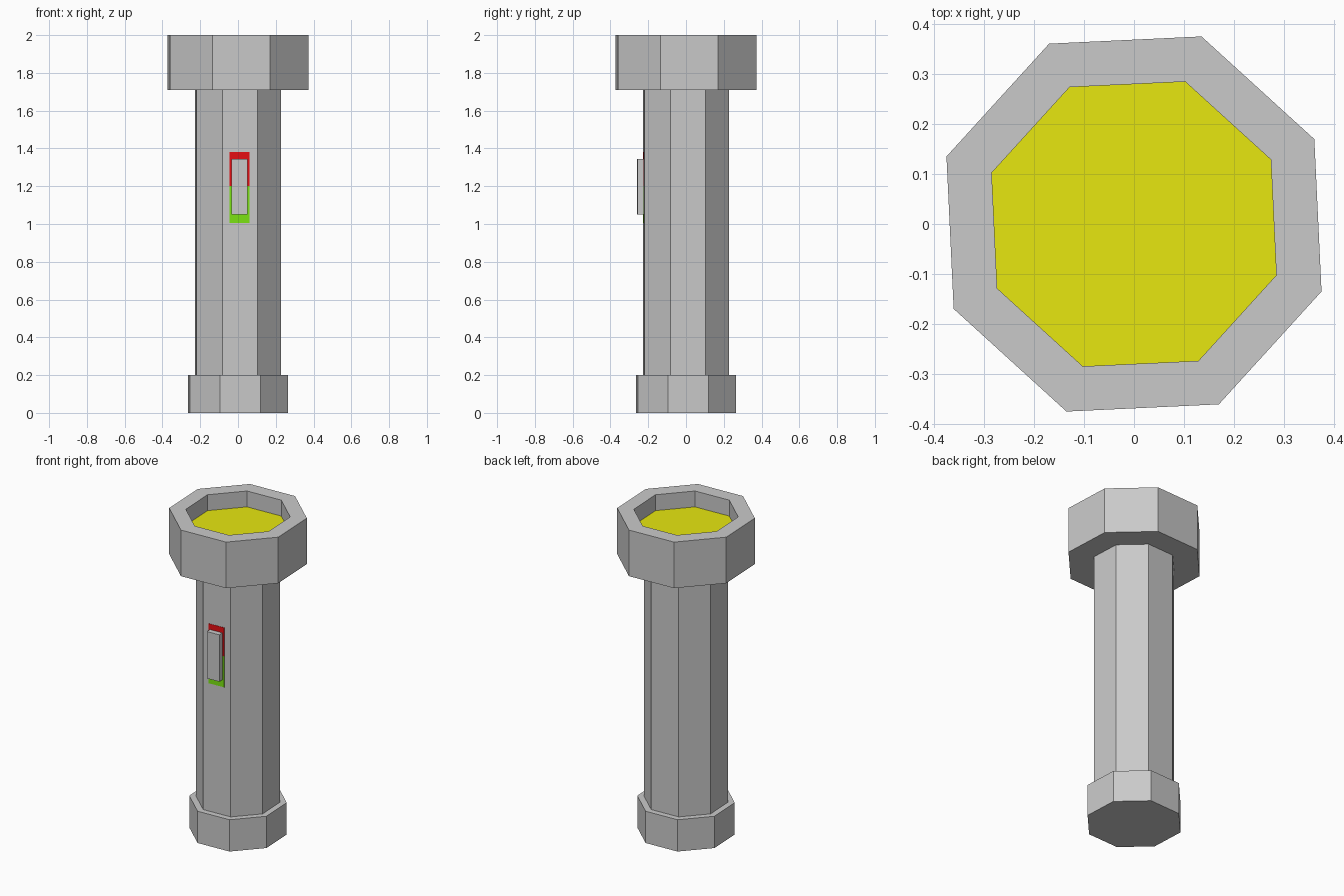
import bpy
import bmesh
from math import radians, cos, sin, pi
from mathutils import Matrix

default = bpy.data.objects.get("Cube")
if default:
    bpy.data.objects.remove(default, do_unlink=True)

SIDES = 8
TURN = radians(2.7)                # twist of the whole octagonal tube
BODY_R = 0.243
FACE_Y = -BODY_R * cos(pi / SIDES)  # front flat of the body


def material(name, r, g, b):
    mat = bpy.data.materials.new(name)
    mat.use_nodes = True
    mat.diffuse_color = (r, g, b, 1)
    mat.node_tree.nodes["Principled BSDF"].inputs["Base Color"].default_value = (r, g, b, 1)
    return mat


grey = material("grey casing", 0.59, 0.59, 0.59)
yellow = material("yellow lens", 0.8, 0.8, 0.005)
red = material("red marking", 0.8, 0.004, 0.006)
green = material("green marking", 0.2, 0.78, 0.006)


def finish(name, bm, mat):
    bmesh.ops.recalc_face_normals(bm, faces=bm.faces)
    mesh = bpy.data.meshes.new(name)
    bm.to_mesh(mesh)
    bm.free()
    mesh.materials.append(mat)
    obj = bpy.data.objects.new(name, mesh)
    bpy.context.collection.objects.link(obj)
    return obj


def octagon_part(name, profile, mat):
    """Sweep (radius, height) points round the axis and cap both ends."""
    bm = bmesh.new()
    rings = []
    for r, z in profile:
        angles = [TURN + (i + 0.5) * 2 * pi / SIDES for i in range(SIDES)]
        rings.append([bm.verts.new((r * cos(a), r * sin(a), z)) for a in angles])
    for low, high in zip(rings, rings[1:]):
        for i in range(SIDES):
            j = (i + 1) % SIDES
            bm.faces.new((low[i], low[j], high[j], high[i]))
    bm.faces.new(rings[0][::-1])
    bm.faces.new(rings[-1])
    return finish(name, bm, mat)


def front_box(name, x, width, z0, z1, depth, mat):
    """Box standing out from the front flat of the body."""
    bm = bmesh.new()
    bmesh.ops.create_cube(bm, size=1)
    place = (Matrix.Rotation(TURN, 4, "Z")
             @ Matrix.Translation((x, FACE_Y - depth / 2, (z0 + z1) / 2))
             @ Matrix.Diagonal((width, depth, z1 - z0, 1)))
    bmesh.ops.transform(bm, matrix=place, verts=bm.verts)
    return finish(name, bm, mat)


# Casing
octagon_part("end_cap", [(0.282, 0), (0.282, 0.2)], grey)
octagon_part("body_tube", [(BODY_R, 0.15), (BODY_R, 1.75)], grey)
octagon_part("head", [(0.398, 1.71), (0.398, 2), (0.302, 2), (0.302, 1.895)], grey)

# Lens plate on the floor of the head recess
octagon_part("lens", [(0.302, 1.896), (0.302, 1.9)], yellow)

# Switch and its on/off markings
front_box("off_marking", -0.003, 0.105, 1.2, 1.38, 0.002, red)
front_box("on_marking", -0.003, 0.105, 1.005, 1.2, 0.002, green)
front_box("switch_button", -0.004, 0.083, 1.05, 1.345, 0.034, grey)
